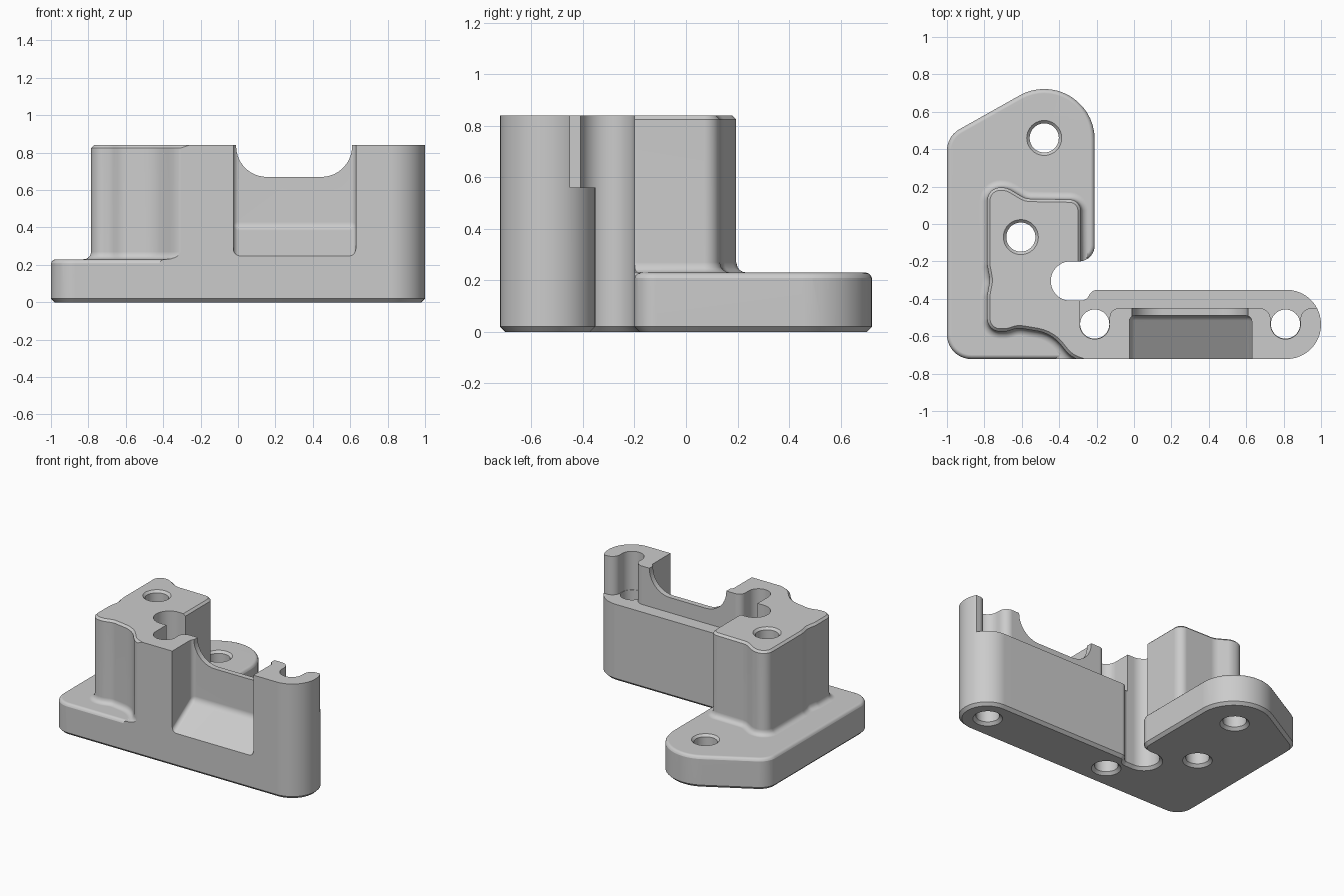
import bpy, bmesh, math
from mathutils import Vector

if "Cube" in bpy.data.objects:
    bpy.data.objects.remove(bpy.data.objects["Cube"], do_unlink=True)

grey = bpy.data.materials.new("plain_grey")
grey.use_nodes = True
grey.diffuse_color = (0.6, 0.6, 0.6, 1)
grey.node_tree.nodes["Principled BSDF"].inputs["Base Color"].default_value = (0.6, 0.6, 0.6, 1)


def rounded(corners):
    """Outline from (x, y, radius) corners, counter-clockwise."""
    pts = []
    n = len(corners)
    for i, corner in enumerate(corners):
        c = Vector(corner[:2])
        r = corner[2] if len(corner) > 2 else 0
        if r == 0:
            pts.append(c)
            continue
        d1 = (Vector(corners[i - 1][:2]) - c).normalized()
        d2 = (Vector(corners[(i + 1) % n][:2]) - c).normalized()
        half = d1.angle(d2) / 2
        centre = c + (d1 + d2).normalized() * (r / math.sin(half))
        a = c + d1 * (r / math.tan(half)) - centre
        b = c + d2 * (r / math.tan(half)) - centre
        start = math.atan2(a.y, a.x)
        sweep = math.remainder(math.atan2(b.y, b.x) - start, math.tau)
        steps = max(3, round(abs(sweep) * 7))
        for k in range(steps + 1):
            t = start + sweep * k / steps
            pts.append(centre + Vector((math.cos(t), math.sin(t))) * r)
    pts = [p for i, p in enumerate(pts) if (p - pts[i - 1]).length > 0.002]
    area = sum(pts[i - 1].cross(p) for i, p in enumerate(pts))
    return pts if area > 0 else pts[::-1]


def offset(pts, d):
    """Outline moved outward by d."""
    out = []
    for i, p in enumerate(pts):
        e1 = (p - pts[i - 1]).normalized()
        e2 = (pts[(i + 1) % len(pts)] - p).normalized()
        n1, n2 = Vector((e1.y, -e1.x)), Vector((e2.y, -e2.x))
        out.append(p + (n1 + n2) * (d / (1 + n1.dot(n2))))
    return out


def loft(name, pts, rings, axes=lambda u, v, w: (u, v, w), bevel=0):
    """Solid through copies of an outline at (height, outward offset)."""
    bm = bmesh.new()
    loops = [[bm.verts.new(axes(p.x, p.y, h)) for p in offset(pts, d)] for h, d in rings]
    for low, high in zip(loops, loops[1:]):
        for i in range(len(pts)):
            bm.faces.new((low[i - 1], low[i], high[i], high[i - 1]))
    bm.faces.new(loops[0][::-1])
    bm.faces.new(loops[-1])
    bmesh.ops.recalc_face_normals(bm, faces=bm.faces)
    if bevel:
        bmesh.ops.bevel(bm, geom=bm.edges[:], offset=bevel, segments=4,
                        profile=0.5, affect='EDGES')
    mesh = bpy.data.meshes.new(name)
    bm.to_mesh(mesh)
    bm.free()
    ob = bpy.data.objects.new(name, mesh)
    bpy.context.scene.collection.objects.link(ob)
    mesh.materials.append(grey)
    return ob


def cut(target, cutter):
    """Subtract the cutter and remove it."""
    cutter.hide_render = True
    mod = target.modifiers.new("cut", 'BOOLEAN')
    mod.operation, mod.object, mod.solver = 'DIFFERENCE', cutter, 'EXACT'
    graph = bpy.context.evaluated_depsgraph_get()
    mesh = bpy.data.meshes.new_from_object(target.evaluated_get(graph))
    target.modifiers.clear()
    target.data = mesh
    bpy.data.objects.remove(cutter, do_unlink=True)


# Full-height body on the footprint, chamfered underneath
corners = [
    (-1, -0.722, 0.13), (1, -0.722, 0.184), (1, -0.352, 0.184),
    (-0.225, -0.352, 0.05), (-0.255, -0.41, 0.05),
    (-0.445, -0.41, 0.105), (-0.445, -0.2, 0.105), (-0.21, -0.2, 0.085),
    (-0.21, 0.722, 0.27), (-0.55, 0.722, 0.27), (-1, 0.469, 0.13)]
body = loft("bracket_body", rounded(corners), [(0, -0.02), (0.02, 0), (0.84, 0)])

# Space above the plate, leaving a tower with a flared foot and chamfered top
clearance = rounded([
    (0.2, -0.3), (-0.285, -0.3), (-0.285, 0.13, 0.06), (-0.58, 0.135, 0.1),
    (-0.68, 0.195, 0.1), (-0.785, 0.195, 0.07), (-0.785, -0.22, 0.1),
    (-0.77, -0.3, 0.1), (-0.785, -0.38, 0.1), (-0.785, -0.575, 0.07),
    (-0.68, -0.575, 0.1), (-0.62, -0.555, 0.1), (-0.44, -0.585, 0.2),
    (-0.34, -0.71, 0.15), (-0.27, -0.735), (-0.27, -1), (-1.3, -1), (-1.3, 1), (0.2, 1)])
flare = [(0.27 - 0.04 * math.sin(a), 0.04 * math.cos(a) - 0.04)
         for a in (math.radians(d) for d in (90, 70, 50, 30, 0))]
cut(body, loft("clearance_cutter", clearance, flare + [(0.825, 0), (0.845, 0.02)]))

# Rounded upper edge of the plate
rim = rounded([(-0.3, -0.2)] + corners[7:] + [
    corners[0], (-0.42, -0.722), (-0.42, -1), (-1.3, -1), (-1.3, 1), (0.2, 1),
    (0.2, -0.26), (-0.3, -0.26)])
cut(body, loft("rim_cutter", rim, [(0.2, -0.004), (0.21, 0.001), (0.219, 0.005),
                                   (0.226, 0.012), (0.231, 0.026)]))

# Rear ledge along the arm, with a slot reaching into each bolt hole
ledge = rounded([
    (-0.29, -0.25), (-0.29, -0.615, 0.079), (-0.13, -0.615, 0.079), (-0.13, -0.45, 0.05),
    (0.73, -0.45, 0.06), (0.73, -0.615, 0.079), (0.89, -0.615, 0.079), (0.89, -0.45, 0.06),
    (1.2, -0.45), (1.2, -0.25)])
cut(body, loft("ledge_cutter", ledge, [(0.56, 0), (1, 0)]))

# Front pocket with a sloping floor
pocket = rounded([(-0.95, 0.1), (-0.49, 0.4), (-0.49, 1.1), (-0.95, 1.1)])
cut(body, loft("pocket_cutter", pocket, [(-0.025, 0), (0.63, 0)],
               lambda u, v, w: (w, u, v), bevel=0.03))

# Scooped opening in the thin wall behind the pocket
scoop = rounded([(-0.01, 1), (-0.01, 0.67, 0.165), (0.61, 0.67, 0.165), (0.61, 1)])
cut(body, loft("scoop_cutter", scoop, [(-0.6, 0), (-0.3, 0)],
               lambda u, v, w: (u, w, v)))

# Bolt holes, chamfered at both ends
for x, y, top, lip in ((-0.605, -0.07, 0.84, 0.016), (-0.48, 0.46, 0.23, 0.016),
                       (-0.21, -0.535, 0.6, 0), (0.81, -0.535, 0.6, 0)):
    circle = [Vector((x + 0.078 * math.cos(a), y + 0.078 * math.sin(a)))
              for a in (math.tau * k / 40 for k in range(40))]
    rings = [(-0.02, 0.04), (0.02, 0), (top - lip, 0), (top + lip + 0.001, 2 * lip)]
    cut(body, loft("hole_cutter", circle, rings))

bpy.ops.object.select_all(action='DESELECT')
body.select_set(True)
bpy.context.view_layer.objects.active = body
bpy.ops.object.shade_smooth_by_angle(angle=math.radians(32))
weighted = body.modifiers.new("even_shading", 'WEIGHTED_NORMAL')
weighted.keep_sharp = True
